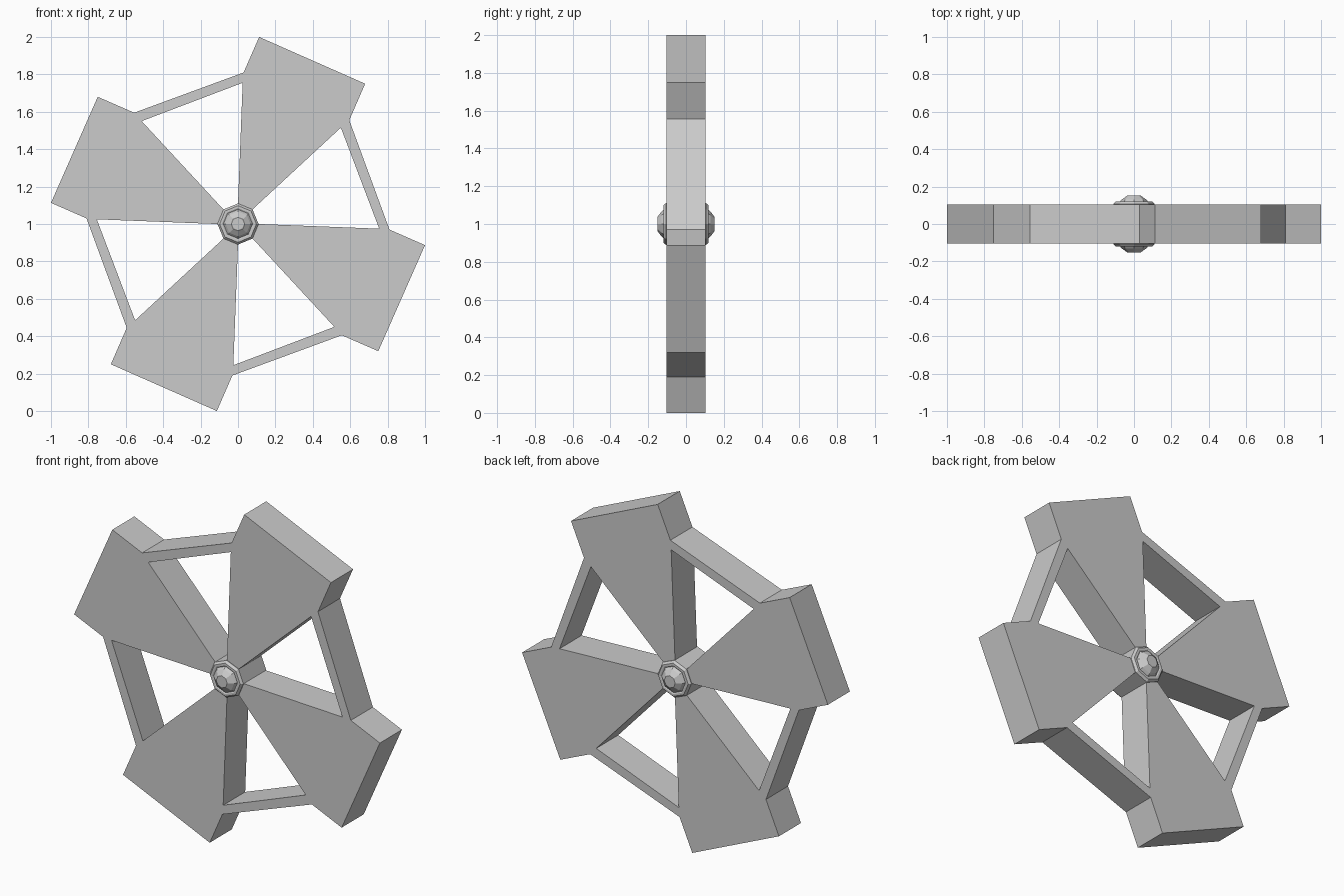
import bpy, bmesh, math
from mathutils import Matrix, Vector

if "Cube" in bpy.data.objects:
    bpy.data.objects.remove(bpy.data.objects["Cube"])

HALF = 0.103          # half thickness of the wheel
CENTRE = Vector((0, 0, 1))
BLADE = [(0, .11), (.025, .755), (.03, .81), (.113, 1), (.68, .75),
         (.595, .555), (.55, .515), (.0778, .0778)]
STRUT = [(.55, .515), (.595, .555), (.81, -.03), (.755, -.025)]


def finish(name, bm):
    bmesh.ops.recalc_face_normals(bm, faces=bm.faces)
    mesh = bpy.data.meshes.new(name)
    bm.to_mesh(mesh)
    bm.free()
    obj = bpy.data.objects.new(name, mesh)
    obj.location = CENTRE
    bpy.context.collection.objects.link(obj)
    return obj


# Four blades, connecting struts and octagonal core as one flat sheet, then extruded
bm = bmesh.new()
for i in range(4):
    turn = Matrix.Rotation(i * math.pi / 2, 3, 'Y')
    for outline in (BLADE, STRUT):
        bm.faces.new([bm.verts.new(turn @ Vector((x, -HALF, z))) for x, z in outline])
bm.faces.new([bm.verts.new((.11 * math.sin(k * math.pi / 4), -HALF,
                            .11 * math.cos(k * math.pi / 4))) for k in range(8)])
bmesh.ops.remove_doubles(bm, verts=bm.verts, dist=0.002)
bmesh.ops.recalc_face_normals(bm, faces=bm.faces)
sheet = bm.faces[:]
back = bmesh.ops.extrude_face_region(bm, geom=sheet, use_keep_orig=True)
bmesh.ops.translate(bm, vec=(0, 2 * HALF, 0),
                    verts=[g for g in back["geom"] if isinstance(g, bmesh.types.BMVert)])
finish("blade_wheel", bm)

# Stepped eight-sided hub caps on both sides
CAP = [(.11, HALF - .01), (.11, HALF + .004), (.098, .12), (.085, .12),
       (.078, .116), (.066, .13), (.036, .152)]
for name, side in (("hub_cap_front", -1), ("hub_cap_back", 1)):
    bm = bmesh.new()
    rings = [[bm.verts.new((r * math.sin(k * math.pi / 4), side * y,
                            r * math.cos(k * math.pi / 4))) for k in range(8)]
             for r, y in CAP]
    for a, b in zip(rings, rings[1:]):
        for k in range(8):
            n = (k + 1) % 8
            bm.faces.new((a[k], a[n], b[n], b[k]))
    bm.faces.new(rings[0])
    bm.faces.new(rings[-1])
    finish(name, bm)
